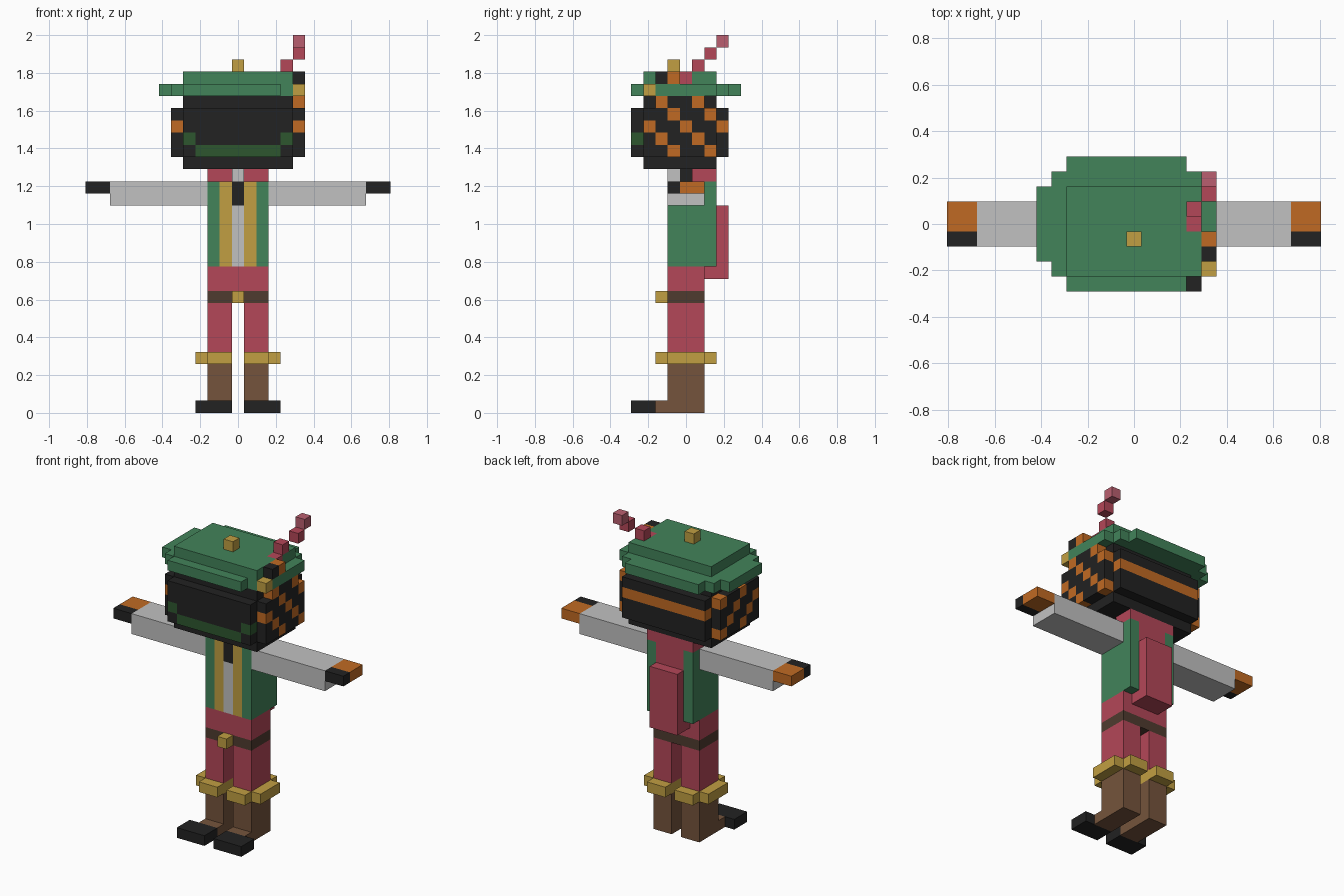
import bpy
import bmesh
from mathutils import Vector

default_cube = bpy.data.objects.get("Cube")
if default_cube:
    bpy.data.objects.remove(default_cube)

UNIT = 2 / 31  # edge length of one block


def make_material(name, red, green, blue):
    def linear(value):
        value /= 255
        return value / 12.92 if value < 0.04 else ((value + 0.055) / 1.055) ** 2.4

    colour = (linear(red), linear(green), linear(blue), 1)
    material = bpy.data.materials.new(name)
    material.use_nodes = True
    material.diffuse_color = colour
    shader = material.node_tree.nodes["Principled BSDF"]
    shader.inputs["Base Color"].default_value = colour
    shader.inputs["Roughness"].default_value = 0.9
    return material


GREEN = make_material("cloth green", 66, 131, 90)
PINK = make_material("rose pink", 180, 71, 88)
PALE_PINK = make_material("pale pink", 186, 95, 112)
GOLD = make_material("gold", 193, 159, 66)
ORANGE = make_material("orange", 192, 106, 35)
BLACK = make_material("charcoal black", 34, 34, 34)
GREY = make_material("shirt grey", 193, 193, 193)
BROWN = make_material("boot brown", 117, 84, 60)
DARK_BROWN = make_material("belt brown", 79, 59, 47)
DARK_GREEN = make_material("mouth green", 45, 86, 47)


def block(name, colour, xs, ys, zs, rule=None):
    """Box spanning inclusive block ranges; rule(x, y, z) may recolour its cells."""
    xs = sorted(xs)
    low = Vector((xs[0] - 0.5, ys[0] - 0.5, zs[0]))
    high = Vector((xs[1] + 0.5, ys[1] + 0.5, zs[1] + 1))
    bm = bmesh.new()
    bmesh.ops.create_cube(bm, size=1)
    for vert in bm.verts:
        for axis in range(3):
            vert.co[axis] = high[axis] if vert.co[axis] > 0 else low[axis]
    materials = [colour]
    if rule:
        # Cut the faces along the block grid and colour them cell by cell
        for axis in range(3):
            normal = Vector((0, 0, 0))
            normal[axis] = 1
            for step in range(1, round(high[axis] - low[axis])):
                bmesh.ops.bisect_plane(
                    bm, geom=bm.verts[:] + bm.edges[:] + bm.faces[:],
                    plane_co=low + normal * step, plane_no=normal)
        bm.normal_update()
        for face in bm.faces:
            cell = face.calc_center_median() - face.normal * 0.5
            chosen = rule(round(cell.x), round(cell.y), round(cell.z - 0.5)) or colour
            if chosen not in materials:
                materials.append(chosen)
            face.material_index = materials.index(chosen)
    bmesh.ops.scale(bm, vec=(UNIT, UNIT, UNIT), verts=bm.verts)
    mesh = bpy.data.meshes.new(name)
    bm.to_mesh(mesh)
    bm.free()
    for material in materials:
        mesh.materials.append(material)
    obj = bpy.data.objects.new(name, mesh)
    bpy.context.collection.objects.link(obj)
    return obj


def cube(name, colour, x, y, z):
    return block(name, colour, (x, x), (y, y), (z, z))


# Colour rules
def shirt_front(x, y, z):
    if abs(x) == 2:
        return GREEN
    if abs(x) == 1:
        return GOLD
    return BLACK if z > 16 else GREY


def braid(x, y, z):
    return ORANGE if (y + z) % 3 == 2 else BLACK


def mouth(x, y, z):
    lips = z == 21 and abs(x) < 4
    corners = z == 22 and abs(x) == 4
    return DARK_GREEN if lips or corners else BLACK


def back_stripe(x, y, z):
    return ORANGE if z == 23 else BLACK


def hand_colour(x, y, z):
    return BLACK if y == -1 else ORANGE


def crown_colour(x, y, z):
    return PINK if x == 4 and y == 0 else GREEN


# Legs, boots, arms and head sides, mirrored left and right
for side, s in (("left", 1), ("right", -1)):
    leg = (s, 2 * s)
    block(side + "_boot", BROWN, leg, (-1, 1), (0, 3))
    block(side + "_boot_instep", BROWN, leg, (-2, -2), (0, 0))
    block(side + "_toe", BLACK, (s, 3 * s), (-4, -3), (0, 0))
    block(side + "_cuff_long", GOLD, leg, (-2, 2), (4, 4))
    block(side + "_cuff_side", GOLD, (3 * s, 3 * s), (-1, 1), (4, 4))
    block(side + "_leg", PINK, leg, (-1, 1), (5, 8))
    block(side + "_sleeve", GREY, (3 * s, 10 * s), (-1, 1), (17, 18))
    block(side + "_hand", ORANGE, (11 * s, 12 * s), (-1, 1), (18, 18), hand_colour)
    block(side + "_vest_back", GREEN, leg[1:] * 2, (2, 2), (12, 18))
    block(side + "_head_braids", BLACK, (5 * s, 5 * s), (-3, 2), (21, 24), braid)

# Waist
block("belt", DARK_BROWN, (-2, 2), (-1, 1), (9, 9))
cube("belt_buckle", GOLD, 0, -2, 9)
block("hips", PINK, (-2, 2), (-1, 1), (10, 11))

# Torso with vest, lapels, shirt and tie
block("torso", GREEN, (-2, 2), (-1, 1), (12, 18), shirt_front)
block("back_cloth", PINK, (-1, 1), (2, 2), (11, 18))
block("back_tail", PINK, (-1, 1), (3, 3), (11, 16))
block("back_collar", PINK, (-2, 2), (1, 2), (19, 19))
cube("shirt_collar", GREY, 0, -1, 19)
cube("neck", BLACK, 0, 0, 19)

# Head
block("head_core", BLACK, (-4, 4), (-3, 2), (20, 25))
block("face", BLACK, (-4, 4), (-4, -4), (21, 24), mouth)
block("head_back", BLACK, (-4, 4), (3, 3), (21, 24), back_stripe)
block("left_upper_braids", BLACK, (5, 5), (-2, 1), (25, 25), braid)

# Hat: stepped round brim, crown and button
for number, (left, right, depth) in enumerate(((-6, 5, 2), (-5, 4, 3), (-4, 3, 4))):
    if number == 0:
        block("brim_middle", GREEN, (left, right), (-depth, depth), (26, 26))
    else:
        for end, y in (("front", -depth), ("back", depth)):
            block(f"brim_{end}_step_{number}", GREEN, (left, right), (y, y), (26, 26))
block("hat_crown", GREEN, (-4, 4), (-3, 2), (27, 27), crown_colour)
cube("hat_button", GOLD, 0, -1, 28)

# Hat ornament and rising feather
cube("ornament_clasp", GOLD, 5, -3, 26)
cube("ornament_dark_bead", BLACK, 5, -2, 27)
cube("ornament_orange_bead", ORANGE, 5, -1, 27)
cube("feather_base", PINK, 4, 1, 28)
cube("feather_middle", PINK, 5, 2, 29)
cube("feather_tip", PALE_PINK, 5, 3, 30)
